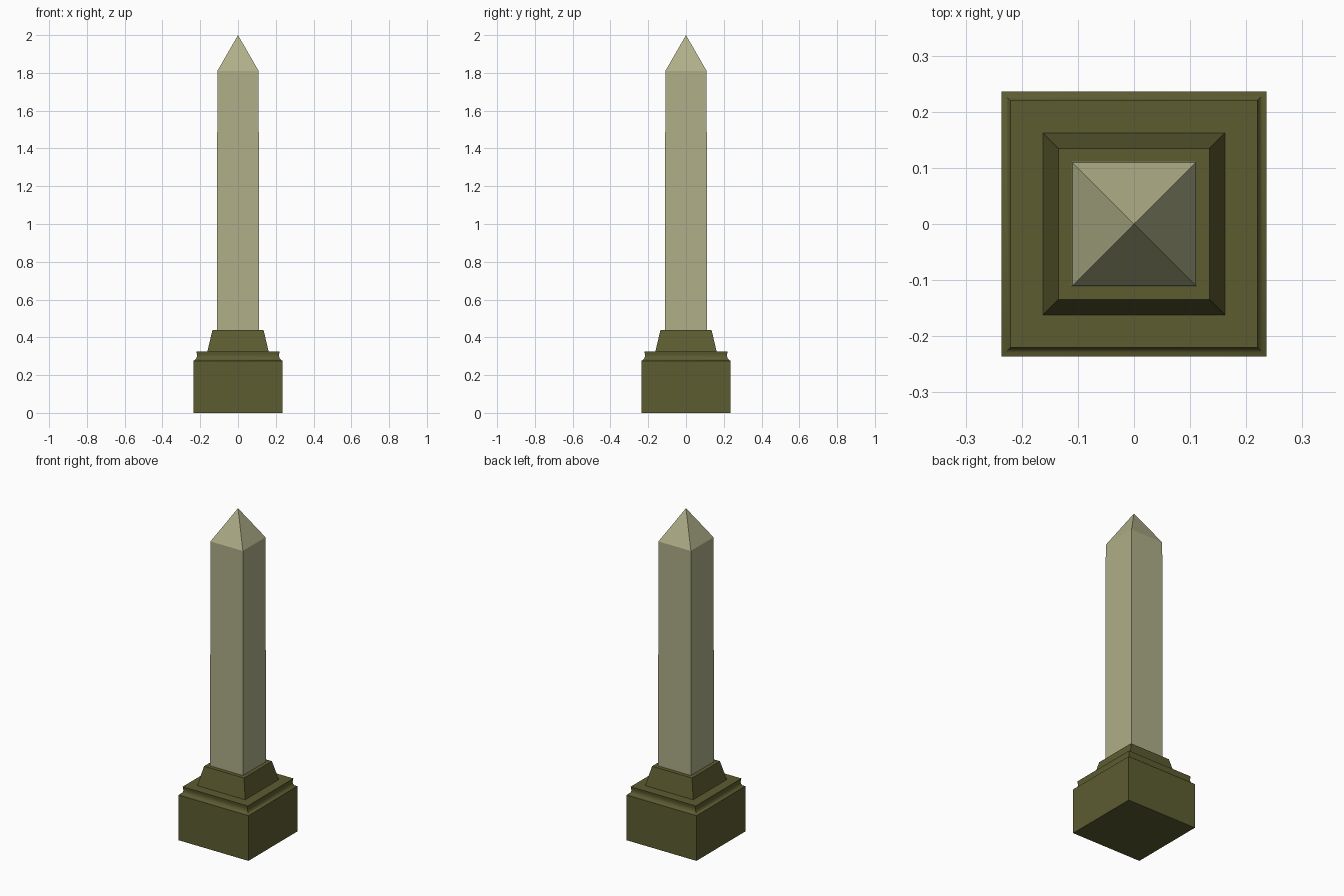
import bpy, bmesh

if "Cube" in bpy.data.objects:
    bpy.data.objects.remove(bpy.data.objects["Cube"])


def material(name, rgb):
    m = bpy.data.materials.new(name)
    m.diffuse_color = (*rgb, 1.0)
    m.use_nodes = True
    m.node_tree.nodes["Principled BSDF"].inputs["Base Color"].default_value = m.diffuse_color
    return m


def square_loft(name, profile, mat, smooth=False):
    """Stack square rings from (half_width, z) pairs; half width 0 makes an apex."""
    bm = bmesh.new()
    rings = []
    for w, z in profile:
        corners = [(0, 0)] if w == 0 else [(-w, -w), (w, -w), (w, w), (-w, w)]
        rings.append([bm.verts.new((x, y, z)) for x, y in corners])
    for a, b in zip(rings, rings[1:]):
        for i in range(4):
            j = (i + 1) % 4
            bm.faces.new([a[i], a[j], b[0]] if len(b) == 1 else [a[i], a[j], b[j], b[i]])
    bm.faces.new(rings[0][::-1])
    if len(rings[-1]) == 4:
        bm.faces.new(rings[-1])
    bmesh.ops.recalc_face_normals(bm, faces=bm.faces[:])
    mesh = bpy.data.meshes.new(name)
    bm.to_mesh(mesh)
    bm.free()
    mesh.materials.append(mat)
    ob = bpy.data.objects.new(name, mesh)
    bpy.context.collection.objects.link(ob)
    if smooth:
        bpy.ops.object.select_all(action='DESELECT')
        ob.select_set(True)
        bpy.context.view_layer.objects.active = ob
        bpy.ops.object.shade_smooth_by_angle(angle=0.6)
    return ob


dark = material("dark_olive_stone", (0.107, 0.107, 0.031))
pale = material("pale_stone", (0.43, 0.43, 0.25))

# Pedestal block with a concave moulding under its top lip
square_loft("pedestal", [
    (0.236, 0), (0.236, 0.276), (0.229, 0.279), (0.223, 0.285),
    (0.219, 0.293), (0.217, 0.302), (0.218, 0.312), (0.220, 0.325)], dark, smooth=True)

# Tapered plinth
square_loft("plinth", [(0.162, 0.325), (0.135, 0.44)], dark)

# Shaft with pyramid tip
square_loft("shaft", [(0.111, 0.44), (0.1095, 1.81), (0, 2.0)], pale)
